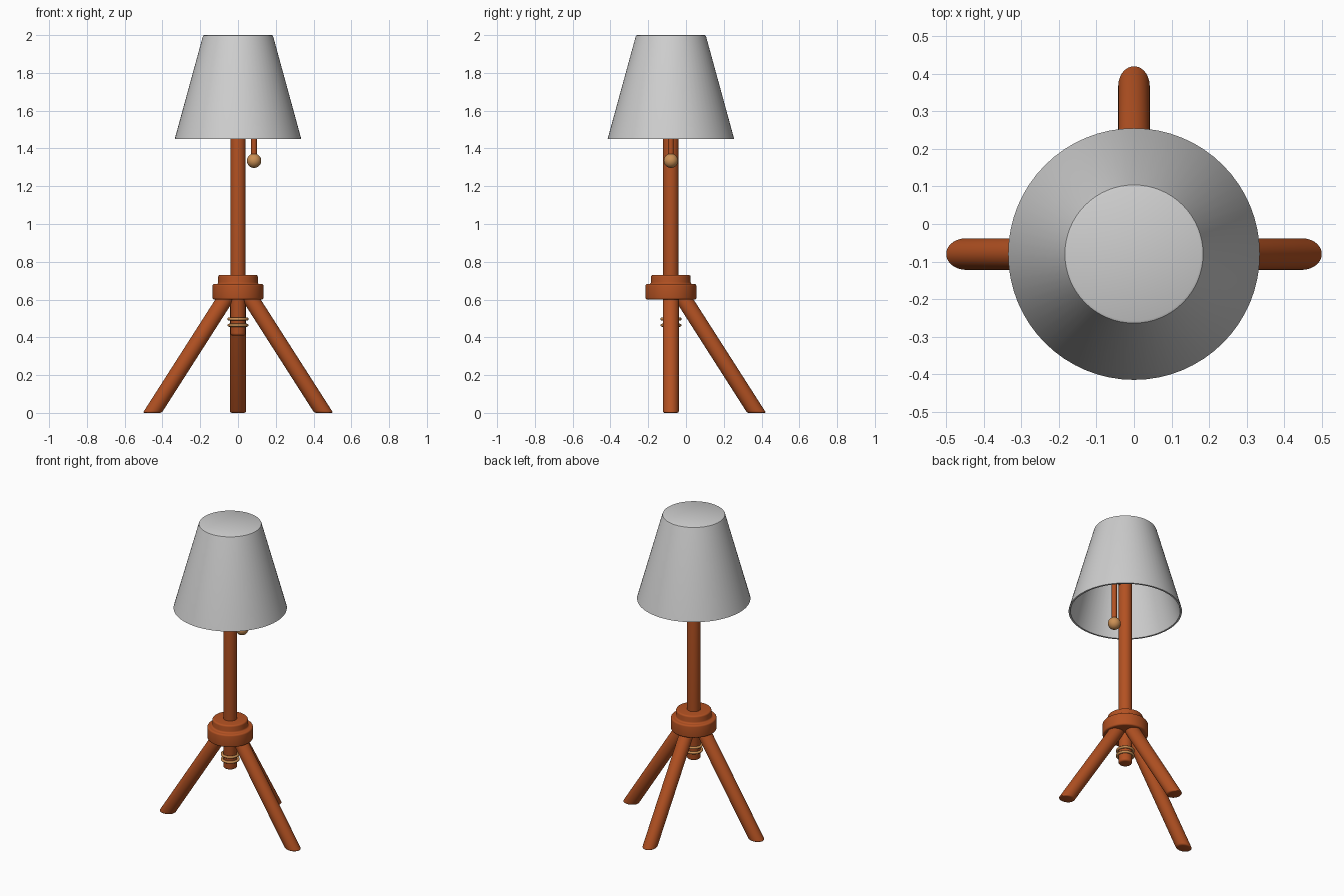
import bpy, bmesh, math
from mathutils import Vector

if "Cube" in bpy.data.objects:
    bpy.data.objects.remove(bpy.data.objects["Cube"])

CY = -0.08          # lamp axis sits slightly forward of the centre
SEG = 48


def material(name, rgb):
    m = bpy.data.materials.new(name)
    m.diffuse_color = (*rgb, 1)
    m.use_nodes = True
    m.node_tree.nodes["Principled BSDF"].inputs["Base Color"].default_value = m.diffuse_color
    return m


WOOD = material("brown wood", (0.45, 0.083, 0.016))
TAN = material("light tan wood", (0.60, 0.28, 0.09))
GREY = material("pale grey fabric", (0.62, 0.62, 0.62))


def finish(bm, name, mat, bevel=0.0):
    bmesh.ops.recalc_face_normals(bm, faces=bm.faces)
    if bevel:
        sharp = [e for e in bm.edges if e.calc_face_angle(0) > math.radians(40)]
        bmesh.ops.bevel(bm, geom=sharp, offset=bevel, segments=4,
                        profile=0.5, affect='EDGES', clamp_overlap=True)
    me = bpy.data.meshes.new(name)
    bm.to_mesh(me)
    bm.free()
    ob = bpy.data.objects.new(name, me)
    bpy.context.collection.objects.link(ob)
    me.materials.append(mat)
    bpy.ops.object.select_all(action='DESELECT')
    ob.select_set(True)
    bpy.context.view_layer.objects.active = ob
    bpy.ops.object.shade_smooth_by_angle(angle=math.radians(40))
    return ob


def loft(name, rings, mat, bevel=0.0, seg=SEG):
    """Bridge horizontal ellipses (centre, rx, ry) and cap both ends."""
    bm = bmesh.new()
    loops = []
    for c, rx, ry in rings:
        loops.append([bm.verts.new(Vector(c) + Vector((
            rx * math.cos(2 * math.pi * i / seg),
            ry * math.sin(2 * math.pi * i / seg), 0))) for i in range(seg)])
    for a, b in zip(loops, loops[1:]):
        for i in range(seg):
            j = (i + 1) % seg
            bm.faces.new((a[i], a[j], b[j], b[i]))
    bm.faces.new(loops[0])
    bm.faces.new(loops[-1])
    return finish(bm, name, mat, bevel)


def turned(name, profile, mat, bevel=0.0, x=0.0, seg=SEG):
    return loft(name, [((x, CY, z), r, r) for r, z in profile], mat, bevel, seg)


# Central pole and stepped hub
turned("pole", [(0.041, 0.41), (0.041, 1.98)], WOOD, 0.012)
turned("hub", [(0.135, 0.60), (0.135, 0.682), (0.105, 0.682), (0.105, 0.73)],
       WOOD, 0.010)

# Three splayed legs, cut flat on the ground
for name, ang in (("right_leg", 0), ("back_leg", 90), ("left_leg", 180)):
    leg = loft(name, [((0.454, 0, 0), 0.05, 0.042), ((0.032, 0, 0.66), 0.05, 0.042)],
               WOOD, 0.010)
    leg.rotation_euler.z = math.radians(ang)
    leg.location.y = CY

# Two thin rings around the pole end
for name, z in (("upper_ring", 0.497), ("lower_ring", 0.464)):
    bpy.ops.mesh.primitive_torus_add(location=(0, CY, z), major_radius=0.048,
                                     minor_radius=0.008, major_segments=SEG,
                                     minor_segments=12)
    ring = bpy.context.object
    ring.name = name
    ring.data.materials.append(TAN)
    bpy.ops.object.shade_smooth()

# Lampshade: closed top, hollow below, thin rim
turned("lampshade", [(0.160, 1.988), (0.173, 1.986), (0.324, 1.45), (0.335, 1.45),
                     (0.187, 1.990), (0.184, 1.997), (0.178, 2.0)], GREY, seg=64)

# Pull cord with bead, hung from a short arm inside the shade
turned("pull_cord", [(0.015, 1.34), (0.015, 1.64)], WOOD, x=0.085, seg=20)
bpy.ops.mesh.primitive_cylinder_add(vertices=20, radius=0.015, depth=0.085,
                                    location=(0.0425, CY, 1.63),
                                    rotation=(0, math.pi / 2, 0))
bpy.context.object.name = "cord_arm"
bpy.context.object.data.materials.append(WOOD)
bpy.ops.object.shade_smooth_by_angle(angle=math.radians(40))
bpy.ops.mesh.primitive_uv_sphere_add(segments=32, ring_count=16, radius=0.038,
                                     location=(0.085, CY, 1.335))
bpy.context.object.name = "cord_bead"
bpy.context.object.data.materials.append(TAN)
bpy.ops.object.shade_smooth()
